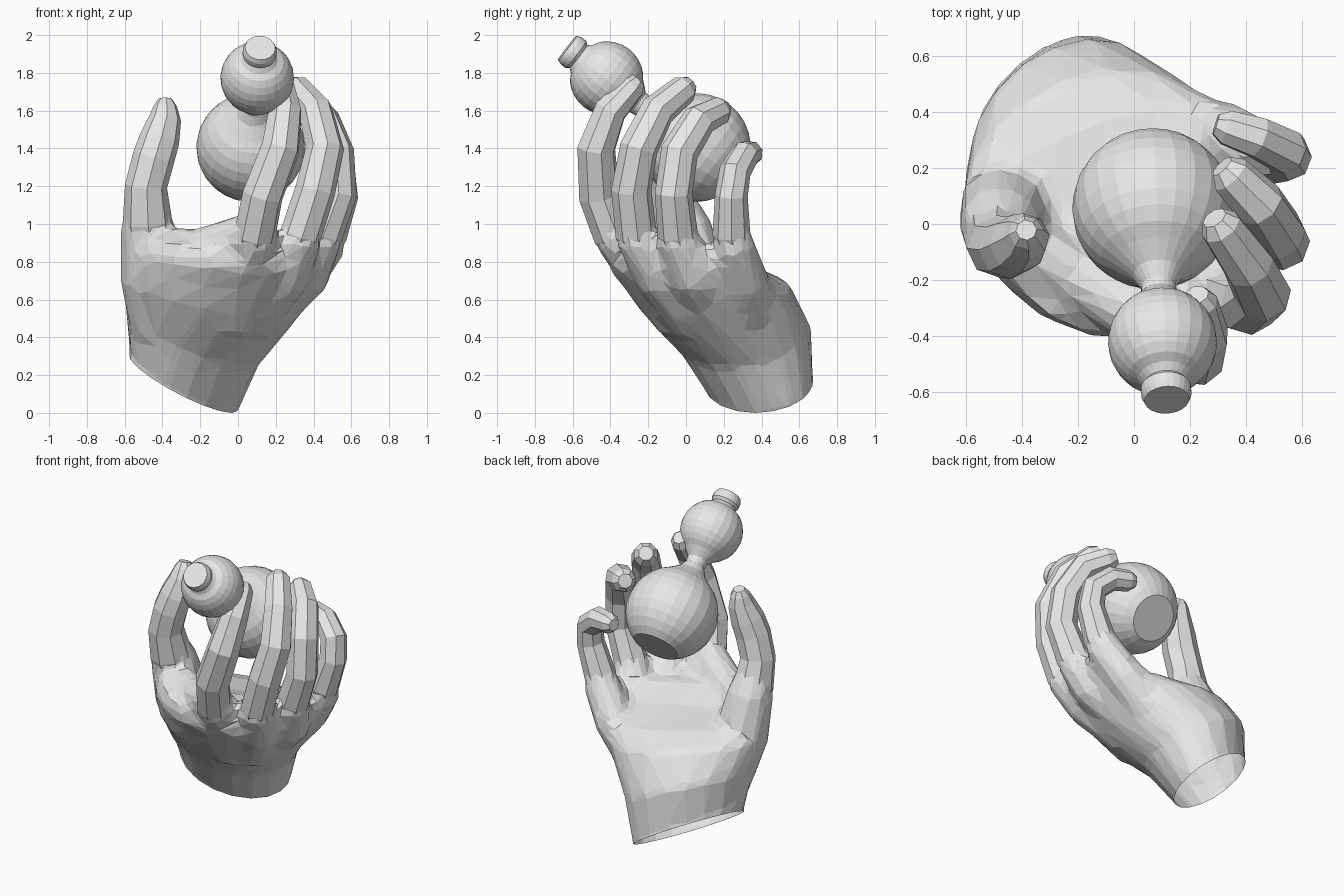
import bpy, bmesh, math
from mathutils import Vector, Matrix

cube = bpy.data.objects.get("Cube")
if cube:
    bpy.data.objects.remove(cube, do_unlink=True)

grey = bpy.data.materials.new("plain_grey")
grey.use_nodes = True
grey.diffuse_color = (0.8, 0.8, 0.8, 1)
grey.node_tree.nodes["Principled BSDF"].inputs["Base Color"].default_value = (0.8, 0.8, 0.8, 1)


def skin(bm, rings):
    """Add a closed tube through a list of equal-length point rings."""
    loops = [[bm.verts.new(p) for p in ring] for ring in rings]
    n = len(loops[0])
    faces = [bm.faces.new((a[i], a[(i + 1) % n], b[(i + 1) % n], b[i]))
             for a, b in zip(loops, loops[1:]) for i in range(n)]
    faces += [bm.faces.new(loops[0][::-1]), bm.faces.new(loops[-1])]
    bmesh.ops.recalc_face_normals(bm, faces=faces)


def finish(bm, name):
    """Turn the bmesh into a named grey object."""
    mesh = bpy.data.meshes.new(name)
    bm.to_mesh(mesh)
    bm.free()
    mesh.materials.append(grey)
    obj = bpy.data.objects.new(name, mesh)
    bpy.context.collection.objects.link(obj)
    return obj


def palm_ring(centre, across, normal, dent, sides=18):
    """Ellipse whose palm side is pushed in by dent (over 1 is hollow)."""
    c, u, v = Vector(centre), Vector(across), Vector(normal)
    ring = []
    for i in range(sides):
        a = math.tau * i / sides
        s = math.sin(a)
        ring.append(c + u * math.cos(a) + v * (s * (1 - dent) if s > 0 else s))
    return ring


def tube_rings(path, sides=8):
    """Rings of a tapered tube along (x, y, z, radius) points with a blunt tip."""
    pts = [Vector(p[:3]) for p in path]
    radii = [p[3] for p in path]
    end = (pts[-1] - pts[-2]).normalized()
    r = radii[-1]
    pts.append(pts[-1] + end * r * 0.6)
    radii.append(r * 0.6)
    rings = []
    d_old = (pts[1] - pts[0]).normalized()
    side = d_old.orthogonal().normalized()
    for i, p in enumerate(pts):
        d = (pts[min(i + 1, len(pts) - 1)] - pts[max(i - 1, 0)]).normalized()
        side = d_old.rotation_difference(d) @ side
        d_old = d
        other = d.cross(side)
        rings.append([p + radii[i] * (side * math.cos(t) + other * math.sin(t))
                      for t in (math.tau * k / sides for k in range(sides))])
    return rings


def finger(name, *path):
    bm = bmesh.new()
    skin(bm, tube_rings(path))
    return finish(bm, name)


# Palm sections: centre, thumb-to-little-finger axis, palm normal, hollow
wrist, across, normal = Vector((-.285, .385, .16)), Vector((.245, .245, -.08)), Vector((-.155, .155, .14))
wrist_up = across.cross(normal).normalized()
sections = [
    (wrist - wrist_up * .1, across, normal, 0),
    (wrist, across, normal, 0),
    ((-.24, .31, .4), (.285, .28, -.06), (-.21, .215, .15), .0),
    ((-.155, .19, .63), (.43, .23, -.06), (-.22, .37, .13), .25),
    ((-.1, .17, .74), (.49, .2, -.05), (-.19, .46, .1), .62),
    ((-.06, .15, .83), (.52, .18, -.03), (-.18, .53, .08), 1.1),
    ((-.04, .14, .93), (.49, .16, -.03), (-.17, .53, .08), 1.45),
]
bm = bmesh.new()
skin(bm, [palm_ring(*s) for s in sections])

# Hand bones under the skin: thumb mound, web, then the four knuckles
for bone in (
    [(-.4, .14, .45, .17), (-.455, .05, .72, .175), (-.48, -.01, .98, .148), (-.485, -.06, 1.12, .11)],
    [(-.45, -.04, .87, .11), (-.2, -.19, .87, .11), (.05, -.34, .94, .12)],
    [(-.04, -.02, .5, .15), (.05, -.21, .76, .145), (.09, -.37, .94, .125), (.11, -.43, 1.05, .09)],
    [(.06, .05, .5, .15), (.25, -.14, .74, .145), (.33, -.26, .93, .12), (.36, -.28, 1.03, .09)],
    [(.1, .18, .5, .15), (.36, .04, .74, .14), (.44, -.04, .92, .115), (.47, -.05, 1.01, .09)],
    [(.07, .34, .45, .14), (.32, .31, .7, .13), (.46, .25, .89, .115), (.5, .24, 1.0, .085)],
):
    skin(bm, tube_rings(bone, 10))
hand = finish(bm, "palm")

# Fuse the bones into one faceted skin
remesh = hand.modifiers.new("fuse", 'REMESH')
remesh.mode = 'VOXEL'
remesh.voxel_size = 0.025
soften = hand.modifiers.new("soften", 'SMOOTH')
soften.factor = 0.5
soften.iterations = 8
facet = hand.modifiers.new("facet", 'DECIMATE')
facet.ratio = 0.06
depsgraph = bpy.context.evaluated_depsgraph_get()
fused = bpy.data.meshes.new_from_object(hand.evaluated_get(depsgraph))
hand.modifiers.clear()

# Cut the wrist open
bm = bmesh.new()
bm.from_mesh(fused)
bpy.data.meshes.remove(fused)
bmesh.ops.bisect_plane(bm, geom=bm.verts[:] + bm.edges[:] + bm.faces[:],
                       plane_co=wrist, plane_no=wrist_up, clear_inner=True)
for face in bm.faces:
    face.smooth = False
    face.material_index = 0
bm.to_mesh(hand.data)
bm.free()

# Thumb and four curled fingers
finger("thumb", (-.46, .02, .85, .13), (-.48, -.04, 1.02, .13), (-.487, -.08, 1.2, .112),
       (-.447, -.085, 1.35, .112), (-.415, -.07, 1.45, .107), (-.385, -.045, 1.56, .085),
       (-.385, -.03, 1.625, .062))
finger("index_finger", (.07, -.28, .83, .1), (.09, -.385, .95, .112), (.13, -.46, 1.15, .11),
       (.225, -.475, 1.4, .104), (.25, -.4, 1.6, .09), (.23, -.28, 1.73, .07))
finger("middle_finger", (.29, -.2, .82, .1), (.335, -.265, .95, .11), (.41, -.29, 1.18, .107),
       (.46, -.25, 1.4, .102), (.41, -.15, 1.6, .093), (.31, -.01, 1.715, .078))
finger("ring_finger", (.4, 0, .82, .1), (.45, -.045, .95, .107), (.53, -.065, 1.16, .1),
       (.515, -.035, 1.38, .1), (.45, .07, 1.55, .092), (.345, .175, 1.6, .077))
finger("little_finger", (.42, .27, .82, .09), (.48, .24, .95, .1), (.55, .24, 1.15, .087),
       (.54, .26, 1.28, .084), (.44, .31, 1.365, .077), (.33, .345, 1.375, .066))


def bulb(centre, radius, start, stop, steps):
    """Arc of a sphere as (radius, height) profile points, angles in degrees."""
    angles = [math.radians(start + (stop - start) * i / steps) for i in range(steps + 1)]
    return [(radius * math.sin(a), centre - radius * math.cos(a)) for a in angles]


# Gourd flask: flat base, large bulb, narrow neck, small bulb, rolled lip
profile = bulb(0, .288, 31, 148, 10)
profile += [(.09, .3), (.062, .35), (.066, .39)]
profile += bulb(.602, .195, 34, 138, 9)
profile += [(.098, .765), (.076, .79), (.09, .808), (.09, .84), (.08, .865)]
segments = 24
bm = bmesh.new()
skin(bm, [[Vector((r * math.cos(t), r * math.sin(t), h))
           for t in (math.tau * k / segments for k in range(segments))]
          for r, h in profile])
flask = finish(bm, "gourd_flask")
tilt = Vector((0, 0, 1)).rotation_difference(Vector((.05, -.68, .525)).normalized())
flask.data.transform(Matrix.Translation((.067, .055, 1.405)) @ tilt.to_matrix().to_4x4())
